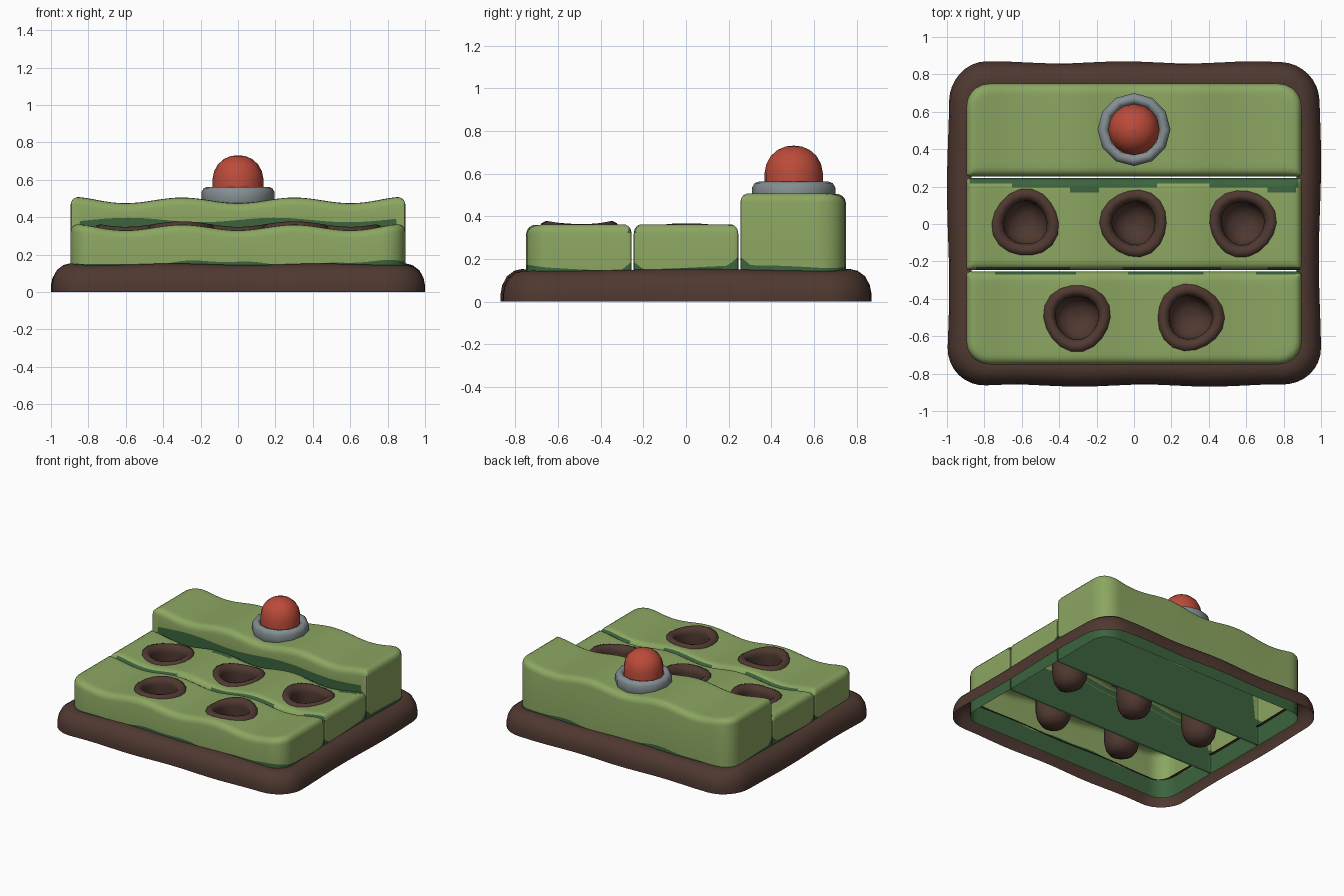
import bpy, math
from math import sin, cos, pi, hypot, sqrt

if "Cube" in bpy.data.objects:
    bpy.data.objects.remove(bpy.data.objects["Cube"])


def material(name, rgb):
    m = bpy.data.materials.new(name)
    m.diffuse_color = (*rgb, 1)
    m.use_nodes = True
    m.node_tree.nodes["Principled BSDF"].inputs["Base Color"].default_value = m.diffuse_color
    return m


LIGHT = material("leaf_green", (0.26, 0.38, 0.12))
DARK = material("shaded_green", (0.045, 0.125, 0.048))
SOIL = material("soil_brown", (0.078, 0.040, 0.030))
RED = material("lamp_red", (0.50, 0.070, 0.042))
GREY = material("metal_grey", (0.23, 0.27, 0.285))


def make(name, verts, faces, mats, idx=None, angle=50):
    me = bpy.data.meshes.new(name)
    me.from_pydata(verts, [], faces)
    for m in mats:
        me.materials.append(m)
    if idx:
        me.polygons.foreach_set("material_index", idx)
    me.update()
    ob = bpy.data.objects.new(name, me)
    bpy.context.collection.objects.link(ob)
    bpy.ops.object.select_all(action='DESELECT')
    ob.select_set(True)
    bpy.context.view_layer.objects.active = ob
    bpy.ops.object.shade_smooth_by_angle(angle=math.radians(angle))
    return ob


def sweep(rings):
    """Quads between closed rings of equal length."""
    n = len(rings[0])
    verts = [v for r in rings for v in r]
    faces = [(a * n + k, a * n + (k + 1) % n, (a + 1) * n + (k + 1) % n, (a + 1) * n + k)
             for a in range(len(rings) - 1) for k in range(n)]
    return verts, faces


def lathe(name, profile, mat, cx, cy, n=12, wobble=0.0, phase=0.0, zf=lambda x, y: 0.0):
    rings = []
    for r, z in profile:
        ring = []
        for k in range(n):
            a = 2 * pi * k / n
            rr = r * (1 + wobble * sin(3 * a + phase))
            x, y = cx + rr * cos(a), cy + rr * sin(a)
            ring.append((x, y, z + zf(x, y)))
        rings.append(ring)
    return make(name, *sweep(rings), [mat], angle=60)


def wave(base):
    """Gently rolling top surface along x."""
    return lambda x, y: base - 0.015 * cos(2 * pi * x / 0.6) + 0.006 * max(0, abs(x) - 0.7) / 0.2


# --- hedge rows: open-bottomed shells with a rolling, rounded top
HX, BEV = 0.895, 0.045


def steps(lo, hi, edge, n):
    inner = [lo + edge[-1] + (hi - lo - 2 * edge[-1]) * k / n for k in range(1, n)]
    return [lo + e for e in edge] + inner + [hi - e for e in reversed(edge)]


def hedge(name, y0, y1, base, rf, rb, holes, seam_front, seam_back, top_dark):
    zf = wave(base)

    def edge_y(x, r):
        q = abs(x) - (HX - r)
        return r - sqrt(max(0, r * r - q * q)) if q > 0 else 0.0

    def dist(x, y):
        d = min(HX - abs(x), y - y0, y1 - y)
        for r, qy in ((rf, y0 + rf - y), (rb, y - y1 + rb)):
            qx = abs(x) - (HX - r)
            if qx > 0 and qy > 0:
                d = min(d, r - hypot(qx, qy))
        return max(d, 0)

    xs = steps(-HX, HX, [0, .004, .015, .03, .05, .085, .12], 50)
    ts = steps(0, 1, [0, .01, .03, .06, .1], 14)
    nx, ny = len(xs), len(ts)
    verts, faces, idx = [], [], []
    for x in xs:
        a, b = y0 + edge_y(x, rf), y1 - edge_y(x, rb)
        for t in ts:
            y = a + (b - a) * t
            d = min(dist(x, y), BEV)
            verts.append((x, y, zf(x, y) - BEV + sqrt(BEV ** 2 - (BEV - d) ** 2)))
    # top, left open where the burrows sink in
    for i in range(nx - 1):
        for j in range(ny - 1):
            q = (i * ny + j, (i + 1) * ny + j, (i + 1) * ny + j + 1, i * ny + j + 1)
            mx = sum(verts[k][0] for k in q) / 4
            my = sum(verts[k][1] for k in q) / 4
            if any(hypot(mx - hx, my - hy) < 0.145 for hx, hy in holes):
                continue
            faces.append(q)
            idx.append(1 if top_dark(mx, my) else 0)
    # walls: light above a wavering line, dark below it
    loop = ([i * ny for i in range(nx)] + [(nx - 1) * ny + j for j in range(1, ny)]
            + [i * ny + ny - 1 for i in range(nx - 2, -1, -1)] + [j for j in range(ny - 2, 0, -1)])
    mid0 = len(verts)
    n = len(loop)
    for k in loop:
        x, y, z = verts[k]
        line = 0.155 + 0.012 * sin(7 * x + 5 * y) + 0.006 * sin(17 * x)
        for seam, sy in ((seam_front, y0), (seam_back, y1)):
            if seam and abs(y - sy) < 0.05:
                on_wall = abs(y - sy) < 0.001 and abs(x) < 0.85
                line = seam + 0.012 * sin(8 * x) if on_wall else line + 0.8 * (0.05 - abs(y - sy))
        verts.append((x, y, min(line, z - 0.003)))
    for k in loop:
        verts.append((verts[k][0], verts[k][1], 0.005))
    for k in range(n):
        m = (k + 1) % n
        faces.append((mid0 + k, mid0 + m, loop[m], loop[k]))
        idx.append(0)
        faces.append((mid0 + n + k, mid0 + n + m, mid0 + m, mid0 + k))
        idx.append(1)
    make(name, verts, faces, [LIGHT, DARK], idx)


front_holes = [(-0.305, -0.5), (0.3, -0.5)]
mid_holes = [(-0.58, 0.005), (0, 0.005), (0.58, 0.005)]
hedge("front_hedge", -0.75, -0.255, 0.345, 0.12, 0.01, front_holes, 0, 0.31,
      lambda x, y: y > -0.272 and sin(9 * x) > -0.3)
hedge("middle_hedge", -0.245, 0.245, 0.345, 0.01, 0.01, mid_holes, 0.31, 0.33,
      lambda x, y: (y > 0.195 + 0.015 * sin(6 * x) and abs(x) < 0.88) or (y < -0.232 and sin(8 * x) > -0.5))
hedge("back_hedge", 0.255, 0.75, 0.49, 0.01, 0.12, [], 0.385, 0, lambda x, y: False)

# --- burrows: earth rim and hanging cup in one skin
CUP = [(0.185, -0.012), (0.175, 0.008), (0.155, 0.018), (0.135, 0.012), (0.12, -0.005), (0.115, -0.03),
       (0.122, -0.10), (0.122, -0.20), (0.11, -0.26), (0.085, -0.30), (0.045, -0.32), (0.001, -0.325)]
for k, (x, y) in enumerate(front_holes + mid_holes):
    lathe("burrow_%d" % (k + 1), CUP, SOIL, x, y, 18, 0.035, k * 1.7, wave(0.345))

# --- soil border: rounded bank swept around the rows
BANK = [(0, 0), (0, 0.035), (0.008, 0.075), (0.03, 0.115), (0.065, 0.14), (0.10, 0.148), (0.13, 0.145)]
CR, BX, BY = 0.21, 1.0, 0.87
path = []
for c, (sx, sy) in enumerate(((1, 1), (-1, 1), (-1, -1), (1, -1))):
    for s in range(9):
        a = pi / 2 * (c + s / 8)
        path.append((sx * (BX - CR) + CR * cos(a), sy * (BY - CR) + CR * sin(a), cos(a), sin(a)))
    # straight run to the next corner
    x, y, u, v = path[-1]
    length = 2 * ((BX if c % 2 == 0 else BY) - CR)
    for s in range(1, 14):
        path.append((x - v * length * s / 14, y + u * length * s / 14, u, v))
rings = []
for off, z in BANK:
    ring = []
    for x, y, u, v in path:
        w = 0.006 * (1 + sin(9 * x + 6 * y)) * (1 - off / 0.13)
        ring.append((x - u * (off + w), y - v * (off + w), z * (1 + 0.03 * sin(8 * x - 5 * y))))
    rings.append(ring)
make("soil_border", *sweep(rings), [SOIL], angle=60)

# --- warning lamp on the back row
lathe("lamp_collar", [(0.185, 0.46), (0.195, 0.48), (0.195, 0.535), (0.183, 0.555), (0.165, 0.562),
                      (0.145, 0.555), (0.137, 0.53)], GREY, 0, 0.505, 12)
lathe("lamp_dome", [(0.137, 0.52), (0.137, 0.60), (0.128, 0.645), (0.107, 0.683), (0.075, 0.711),
                    (0.038, 0.727), (0.001, 0.731)], RED, 0, 0.505, 16)
